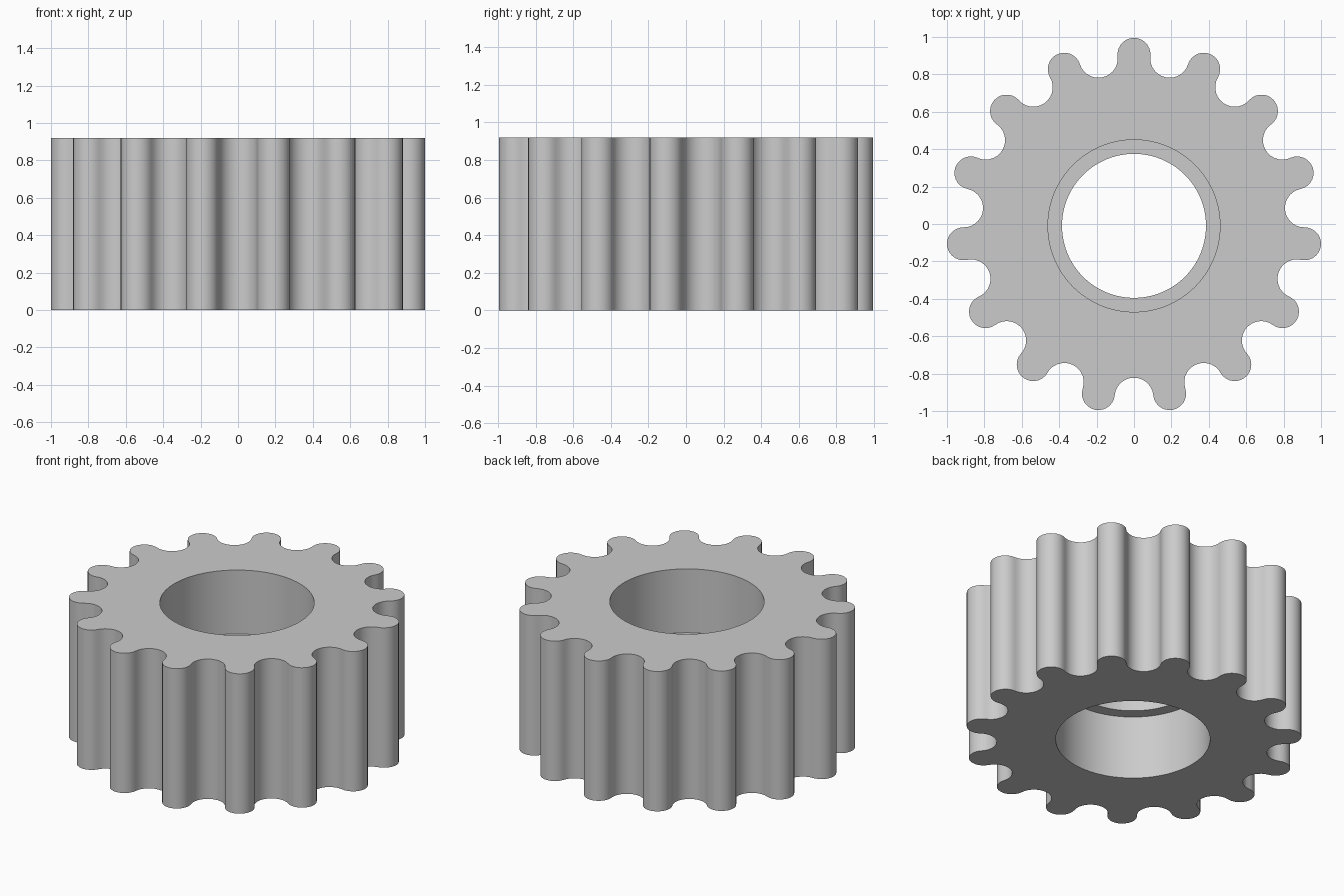
import bpy, bmesh
from math import cos, sin, pi, radians, atan2

cube = bpy.data.objects.get("Cube")
if cube:
    bpy.data.objects.remove(cube)

TEETH = 15
HEIGHT = 0.92
CENTRE_Y = -0.01           # odd tooth count shifts the hub off the box centre
LOBE_R, LOBE_AT = 0.088, 0.917   # rounded tooth tip
ROOT_R, ROOT_AT = 0.104, 0.916   # rounded valley between teeth
BORE_R, LIP_R = 0.46, 0.385
LIP_LOW, LIP_HIGH = 0.42, 0.50
ARC_STEPS = 14             # segments per tip or valley arc
BORE_STEPS = 9             # bore segments per tooth


def turn(p, angle):
    return (p[0] * cos(angle) - p[1] * sin(angle),
            p[0] * sin(angle) + p[1] * cos(angle))


def gear_outline():
    """Counter-clockwise outline, starting at the tip on +y."""
    half = pi / TEETH
    # direction from a tip centre to the next valley centre, where the arcs meet
    meet = atan2(ROOT_AT * cos(half) - LOBE_AT, ROOT_AT * sin(half))
    tip_sweep = pi / 2 - meet
    root_sweep = tip_sweep - half
    pitch = []
    for i in range(ARC_STEPS + 1):
        a = tip_sweep * (1 - 2 * i / ARC_STEPS)
        pitch.append((LOBE_R * sin(a), LOBE_AT + LOBE_R * cos(a)))
    for i in range(1, ARC_STEPS):
        a = root_sweep * (1 - 2 * i / ARC_STEPS)
        pitch.append(turn((ROOT_R * sin(a), ROOT_AT - ROOT_R * cos(a)), half))
    points = [turn(p, 2 * half * k) for k in range(TEETH) for p in pitch]
    tip = ARC_STEPS // 2
    return points[tip:] + points[:tip]


def circle(radius):
    sides = TEETH * BORE_STEPS
    return [turn((0, radius), 2 * pi * i / sides) for i in range(sides)]


def ring(bm, points, z):
    return [bm.verts.new((x, y + CENTRE_Y, z)) for x, y in points]


def wall(bm, low, high):
    for i in range(len(low)):
        bm.faces.new((low[i - 1], low[i], high[i], high[i - 1]))


def sector(loop, k):
    """Vertices of one tooth pitch, from tip to tip."""
    step = len(loop) // TEETH
    return [loop[(k * step + i) % len(loop)] for i in range(step + 1)]


# Toothed outer wall
bm = bmesh.new()
outline = gear_outline()
outer = [ring(bm, outline, z) for z in (0, HEIGHT)]
wall(bm, *outer)

# Bore with a narrower lip halfway up
bore = [ring(bm, circle(r), z) for r, z in (
    (BORE_R, 0), (BORE_R, LIP_LOW), (LIP_R, LIP_LOW),
    (LIP_R, LIP_HIGH), (BORE_R, LIP_HIGH), (BORE_R, HEIGHT))]
for low, high in zip(bore, bore[1:]):
    wall(bm, low, high)

# Flat end faces, one piece per tooth pitch
for outside, inside in zip(outer, (bore[0], bore[-1])):
    for k in range(TEETH):
        bm.faces.new(sector(outside, k) + sector(inside, k)[::-1])

bmesh.ops.recalc_face_normals(bm, faces=bm.faces)
mesh = bpy.data.meshes.new("gear_body")
bm.to_mesh(mesh)
bm.free()

gear = bpy.data.objects.new("gear_body", mesh)
bpy.context.collection.objects.link(gear)

# Plain grey
grey = bpy.data.materials.new("plain_grey")
grey.use_nodes = True
colour = (0.6, 0.6, 0.6, 1)
grey.diffuse_color = colour
grey.node_tree.nodes["Principled BSDF"].inputs["Base Color"].default_value = colour
mesh.materials.append(grey)

# Smooth curved walls, crisp rims
bpy.ops.object.select_all(action='DESELECT')
gear.select_set(True)
bpy.context.view_layer.objects.active = gear
bpy.ops.object.shade_smooth_by_angle(angle=radians(35))
